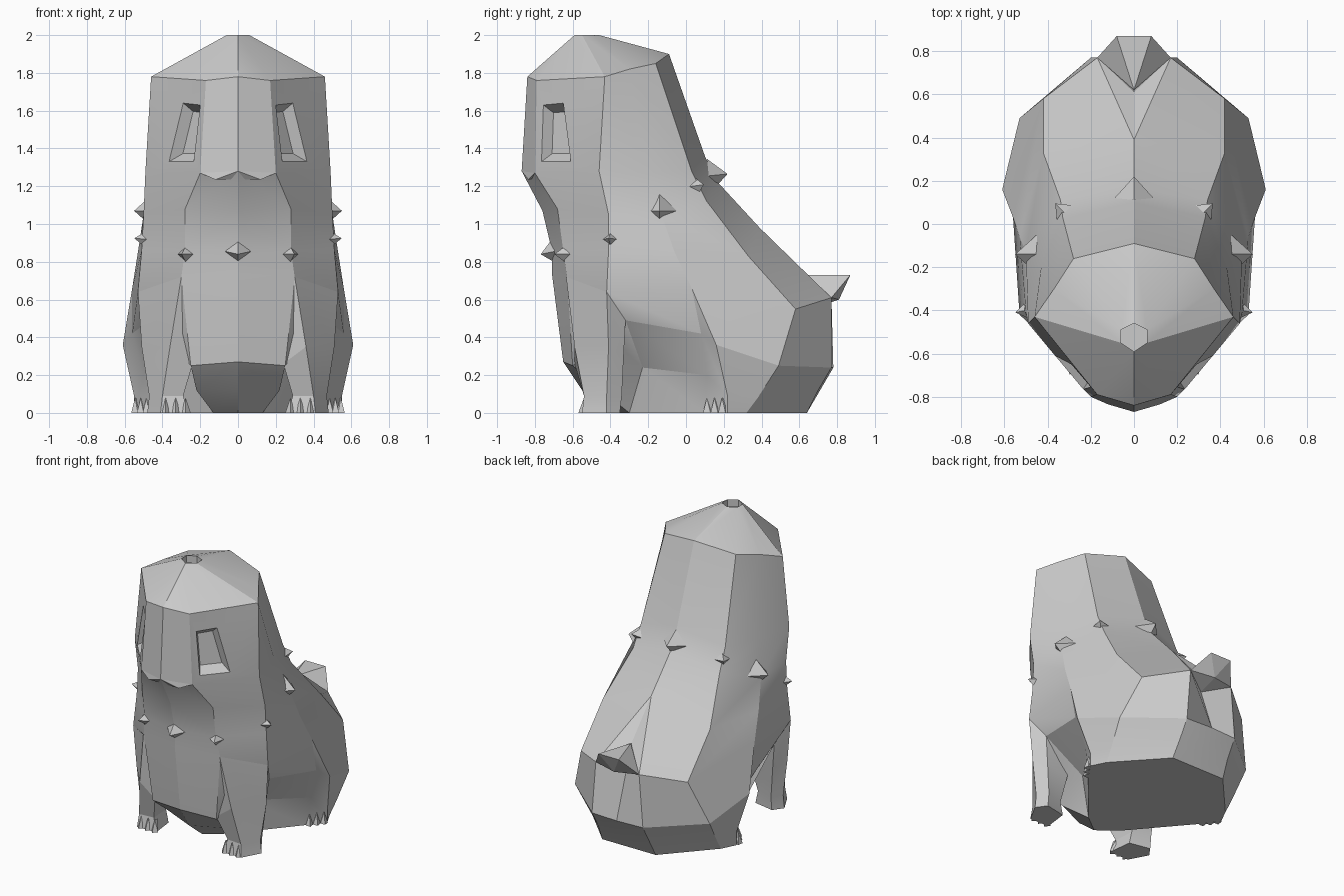
import bpy, bmesh, math
from mathutils import Vector, Matrix

default_cube = bpy.data.objects.get("Cube")
if default_cube:
    bpy.data.objects.remove(default_cube, do_unlink=True)

grey = bpy.data.materials.new("stone grey")
grey.use_nodes = True
grey.diffuse_color = (.6, .6, .6, 1)
grey.node_tree.nodes["Principled BSDF"].inputs["Base Color"].default_value = (.6, .6, .6, 1)


def finish(bm, name, mirrored=True, smooth_angle=22):
    """Mirror across x if asked, weld, and turn the mesh into a named object."""
    if mirrored:
        geometry = bm.verts[:] + bm.edges[:] + bm.faces[:]
        bmesh.ops.mirror(bm, geom=geometry, axis='X', merge_dist=-1)
    bmesh.ops.remove_doubles(bm, verts=bm.verts[:], dist=.0005)
    bmesh.ops.dissolve_degenerate(bm, edges=bm.edges[:], dist=.0005)
    bmesh.ops.recalc_face_normals(bm, faces=bm.faces[:])
    mesh = bpy.data.meshes.new(name)
    bm.to_mesh(mesh)
    bm.free()
    mesh.materials.append(grey)
    part = bpy.data.objects.new(name, mesh)
    bpy.context.collection.objects.link(part)
    bpy.ops.object.select_all(action='DESELECT')
    part.select_set(True)
    bpy.context.view_layer.objects.active = part
    bpy.ops.object.shade_smooth_by_angle(angle=math.radians(smooth_angle))
    return part


def band(bm, first, second, closed=True, skip=None):
    """Join two matching loops of points with quads."""
    count = len(first)
    for i in range(count if closed else count - 1):
        if i == skip:
            continue
        j = (i + 1) % count
        corners = (first[i], first[j], second[j], second[i])
        bm.faces.new([bm.verts.new(p) for p in corners])


def cap(bm, loop):
    """Close a loop with one face."""
    bm.faces.new([bm.verts.new(p) for p in loop])


def hull(bm, points):
    """Wrap a faceted solid around a few points."""
    verts = [bm.verts.new(p) for p in points]
    result = bmesh.ops.convex_hull(bm, input=verts)
    unused = set(result["geom_interior"]) | set(result["geom_unused"])
    bmesh.ops.delete(bm, geom=[v for v in unused if isinstance(v, bmesh.types.BMVert)], context='VERTS')


def path(*points):
    return [Vector(p) for p in points]


# Torso and head: edge lines running from the brow down to the ground, front to back
front_centre = path((0, -.84, 1.78), (0, -.87, 1.28), (0, -.76, 1.07), (0, -.71, .86),
                    (0, -.71, .74), (0, -.65, .27), (0, -.55, .12), (0, -.4, 0))
front_corner = path((.17, -.79, 1.76), (.2, -.8, 1.27), (.28, -.68, 1.08), (.28, -.65, .86),
                    (.3, -.63, .72), (.25, -.6, .25), (.22, -.45, .12), (.13, -.3, 0))
shoulder = path((.46, -.43, 1.78), (.49, -.46, 1.28), (.5, -.41, 1.05), (.51, -.41, .86),
                (.53, -.42, .64), (.4, -.4, .4), (.24, -.23, .24), (.13, -.3, 0))
flank = path((.37, -.3, 1.82), (.43, -.2, 1.27), (.5, -.13, 1.05), (.53, -.06, .85),
             (.56, .03, .66), (.61, .16, .36), (.55, .22, .09), (.55, .22, 0))
back_corner = path((.28, -.16, 1.85), (.33, .03, 1.28), (.34, .11, 1.12), (.42, .33, .83),
                   (.42, .58, .55), (.53, .49, .25), (.51, .38, .08), (.5, .32, 0))
back_centre = path((0, -.09, 1.9), (0, .1, 1.36), (0, .16, 1.23), (0, .39, .98),
                   (0, .61, .73), (0, .78, .24), (0, .71, .12), (0, .64, 0))
# Lines that split off further down the body
belly_side = shoulder[:5] + path((.47, -.32, .49)) + shoulder[6:]
hind_shin = flank[:5] + path((.56, .08, .42), (.5, .11, .2), (.47, .1, 0))
rump = back_centre[:4] + path((.17, .77, .61), (.2, .77, .24), (.2, .7, .12), (.21, .64, 0))
lines = [front_centre, front_corner, shoulder, belly_side, hind_shin,
         flank, back_corner, rump, back_centre]

# Six-sided rim at the crown, with a shallow pit inside it
tip, near, far, rear = path((0, -.59, 2), (.06, -.55, 2), (.06, -.49, 2), (0, -.46, 2))
crown = [tip, tip, near, near, far, far, far, rear, rear]
pit = [p - Vector((0, 0, .05)) for p in crown]
rings = [pit, crown] + [list(ring) for ring in zip(*lines)]

body = bmesh.new()
CHEEK_RING, CHEEK_LINE = 2, 1
for level in range(len(rings) - 1):
    skip = CHEEK_LINE if level == CHEEK_RING else None
    band(body, rings[level], rings[level + 1], closed=False, skip=skip)
cap(body, [tip + pit[0] - tip, pit[2], pit[4], pit[-1]])
cap(body, rings[-1])

# Sunken eye in each cheek
cheek = [front_corner[0], shoulder[0], shoulder[1], front_corner[1]]
eye = path((.2, -.755, 1.63), (.29, -.65, 1.64), (.365, -.61, 1.33), (.235, -.765, 1.33))
middle = sum(eye, Vector()) / 4
inward = Vector((-.79, .61, 0)) * .06
socket = [middle + (p - middle) * .72 + inward for p in eye]
band(body, cheek, eye)
band(body, eye, socket)
cap(body, socket)
finish(body, "body_and_head")

# Overhanging upper lip
lip = bmesh.new()
hull(lip, path((0, -.87, 1.28), (0, -.83, 1.25), (0, -.74, 1.25),
               (.12, -.835, 1.235), (-.12, -.835, 1.235), (.2, -.8, 1.27), (-.2, -.8, 1.27)))
finish(lip, "upper_lip", mirrored=False)

# Front legs: five edge lines from the shoulder to the foot
leg_lines = [
    path((.22, -.55, .5), (.24, -.59, .26), (.29, -.53, .09), (.26, -.55, 0)),
    path((.3, -.635, .72), (.36, -.59, .35), (.4, -.54, .09), (.41, -.55, 0)),
    path((.53, -.42, .64), (.51, -.41, .35), (.47, -.42, .09), (.48, -.42, 0)),
    path((.47, -.32, .49), (.45, -.33, .3), (.43, -.34, .09), (.43, -.35, 0)),
    path((.26, -.3, .45), (.28, -.34, .25), (.3, -.38, .09), (.28, -.38, 0)),
]
legs = bmesh.new()
leg_rings = [list(ring) for ring in zip(*leg_lines)]
for upper, lower in zip(leg_rings, leg_rings[1:]):
    band(legs, upper, lower)
cap(legs, leg_rings[0])
cap(legs, leg_rings[-1])
finish(legs, "front_legs")


def toes(name, start, end, outward):
    """Three pointed toes spread evenly along the edge of a foot."""
    bm = bmesh.new()
    start, end, outward = Vector(start), Vector(end), Vector(outward)
    half = (end - start) / 6
    for i in range(3):
        base = start + half * (2 * i + 1)
        top = base + Vector((0, 0, .08))
        hull(bm, [base - half, base + half, top, base + outward, base - outward, top - outward])
    finish(bm, name, smooth_angle=5)


toes("front_toes", (.25, -.54, 0), (.41, -.54, 0), (0, -.03, 0))
toes("hind_toes", (.47, .09, 0), (.56, .21, 0), (.02, -.02, 0))

# Stubby tail
tail = bmesh.new()
hull(tail, path((0, .62, .73), (.17, .77, .61), (-.17, .77, .61),
                (.08, .87, .73), (-.08, .87, .73), (0, .81, .6), (0, .66, .55)))
finish(tail, "tail", mirrored=False, smooth_angle=5)


def spike(bm, base, outward, radius):
    """Four-sided stud standing on the skin."""
    turn = Vector(outward).to_track_quat('Z', 'Y').to_matrix().to_4x4()
    bmesh.ops.create_cone(bm, cap_ends=True, segments=4, radius1=radius, radius2=0,
                          depth=.1, matrix=Matrix.Translation(base) @ turn)


# Collar of studs around the neck
centre_studs = bmesh.new()
spike(centre_studs, (0, -.72, .85), (0, -1, -.2), .09)
spike(centre_studs, (0, .17, 1.26), (0, 1, .1), .09)
finish(centre_studs, "centre_collar_studs", mirrored=False, smooth_angle=5)
side_studs = bmesh.new()
spike(side_studs, (.28, -.65, .84), (.4, -1, 0), .07)
spike(side_studs, (.5, -.4, .92), (1, -.2, .1), .07)
spike(side_studs, (.5, -.14, 1.07), (1, 0, 0), .09)
spike(side_studs, (.33, .06, 1.2), (.8, .8, .2), .08)
finish(side_studs, "side_collar_studs", smooth_angle=5)
